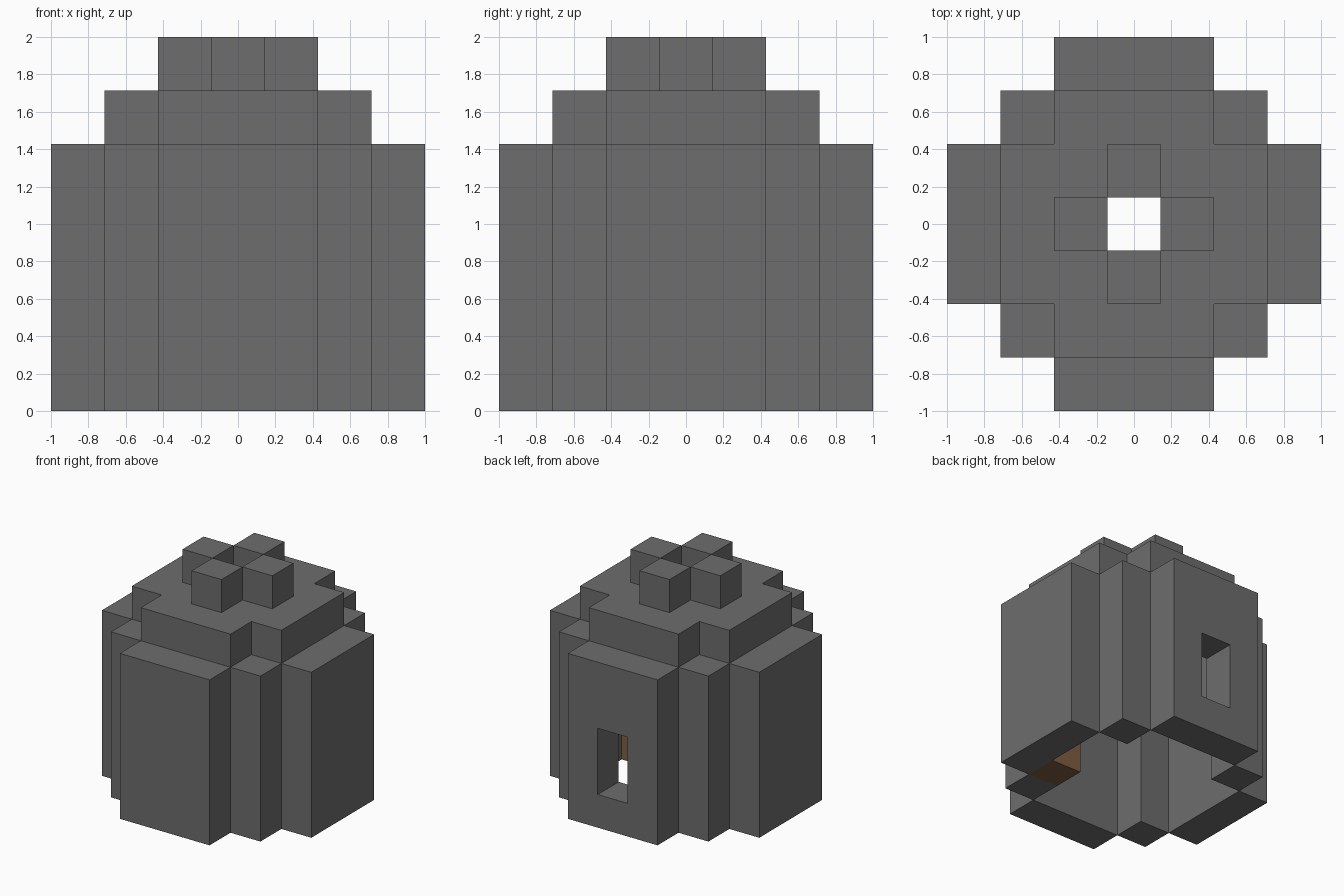
import bpy
import bmesh
from mathutils import Vector

U = 2 / 7  # edge of one block

cube = bpy.data.objects.get("Cube")
if cube:
    bpy.data.objects.remove(cube, do_unlink=True)


def make_material(name, rgb):
    mat = bpy.data.materials.new(name)
    mat.use_nodes = True
    mat.diffuse_color = (*rgb, 1)
    bsdf = next(n for n in mat.node_tree.nodes if n.type == "BSDF_PRINCIPLED")
    bsdf.inputs["Base Color"].default_value = (*rgb, 1)
    return mat


stone = make_material("grey_stone", (0.153, 0.153, 0.153))
wood = make_material("brown_wood", (0.21, 0.113, 0.054))


def blocks(xs, ys, zs):
    """All block cells in the given ranges; x and y are counted from the centre."""
    return {(x, y, z) for x in xs for y in ys for z in zs}


def build(name, cells, mat):
    """Skin a set of block cells, leaving out the faces between neighbours."""
    bm = bmesh.new()
    verts = {}

    def vert(p):
        key = tuple(round(2 * c) for c in p)
        if key not in verts:
            verts[key] = bm.verts.new(p * U)
        return verts[key]

    for cell in sorted(cells):
        centre = Vector(cell) + Vector((0, 0, 0.5))
        for axis in range(3):
            for sign in (-1, 1):
                n = Vector((0, 0, 0))
                n[axis] = sign
                if tuple(round(c) for c in Vector(cell) + n) in cells:
                    continue
                a = Vector((0, 0, 0))
                a[(axis + 1) % 3] = 1
                b = n.cross(a)
                corners = ((-1, -1), (1, -1), (1, 1), (-1, 1))
                bm.faces.new([vert(centre + (n + a * s + b * t) / 2) for s, t in corners])

    # Merge flat block faces into large panels
    bmesh.ops.dissolve_limit(bm, angle_limit=0.01, verts=bm.verts[:], edges=bm.edges[:])
    bmesh.ops.triangulate(bm, faces=[f for f in bm.faces if len(f.verts) > 4])
    bmesh.ops.recalc_face_normals(bm, faces=bm.faces[:])
    mesh = bpy.data.meshes.new(name)
    bm.to_mesh(mesh)
    bm.free()
    mesh.materials.append(mat)
    obj = bpy.data.objects.new(name, mesh)
    bpy.context.collection.objects.link(obj)


wide = range(-1, 2)
height = range(5)

# Four wall panels, the back one with a window opening
build("front_wall", blocks(wide, [-3], height), stone)
build("back_wall", blocks(wide, [3], height) - blocks([0], [3], [1, 2]), stone)
build("left_wall", blocks([3], wide, height), stone)
build("right_wall", blocks([-3], wide, height), stone)

# Corner posts
for x, side in ((-2, "right"), (2, "left")):
    for y, end in ((-2, "front"), (2, "back")):
        build(f"{end}_{side}_post", blocks([x], [y], height), stone)

# Roof slab with notched corners and a smoke hole
span = range(-2, 3)
roof = blocks(span, wide, [5]) | blocks(wide, span, [5])
build("roof", roof - {(0, 0, 5)}, stone)

# Chimney blocks around the hole
for side, x, y in (("front", 0, -1), ("back", 0, 1), ("left", 1, 0), ("right", -1, 0)):
    build(f"{side}_chimney_block", {(x, y, 6)}, stone)

# Wooden chest against the inner wall
build("chest", {(2, -1, 0)}, wood)
